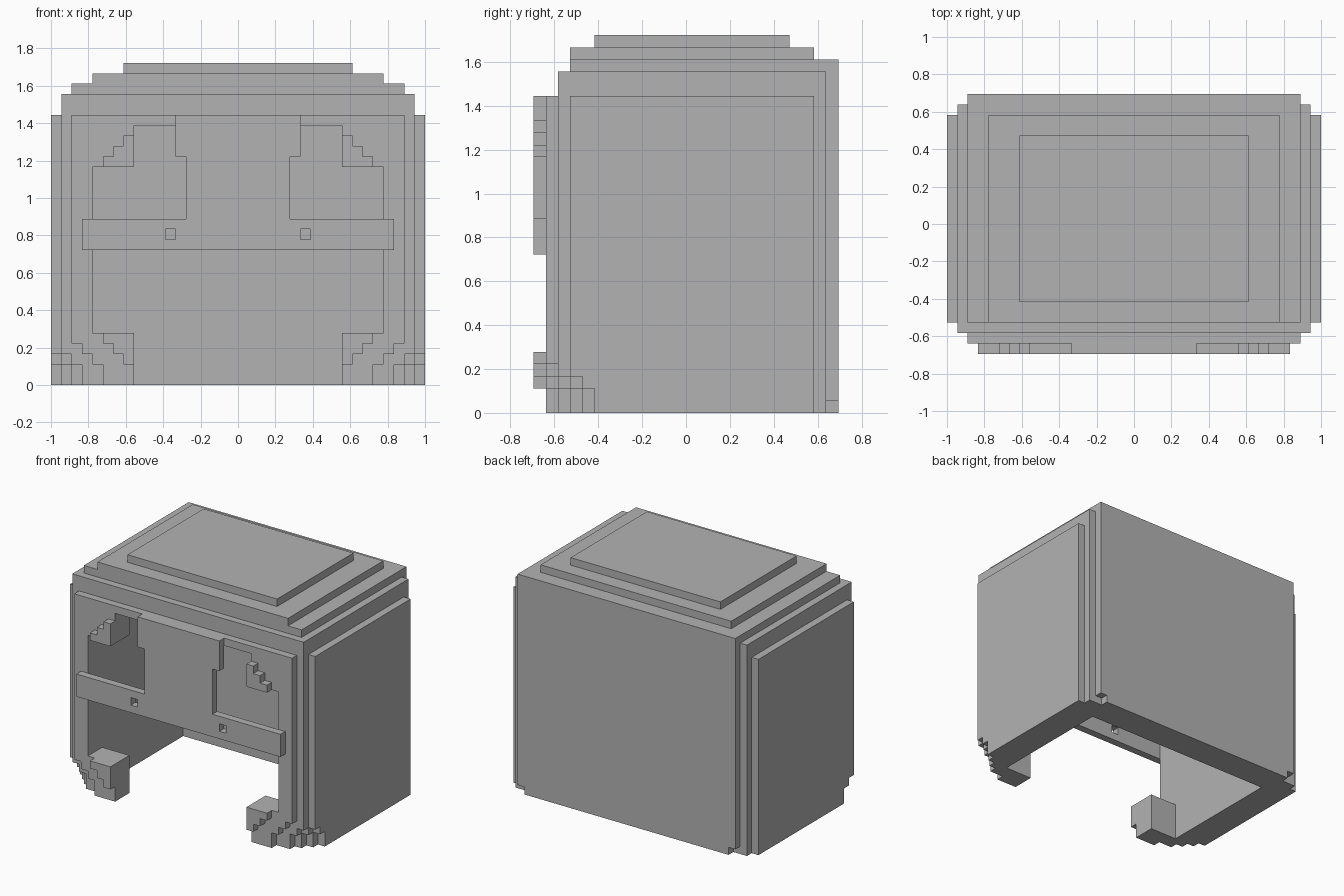
import bpy, bmesh
from mathutils import Vector

cube = bpy.data.objects.get("Cube")
if cube:
    bpy.data.objects.remove(cube, do_unlink=True)

UNIT = 1 / 18          # edge of one block
DEPTH = 25             # blocks from front to back

grey = bpy.data.materials.new("plain_grey")
COLOUR = (0.45, 0.45, 0.45, 1)
grey.use_nodes = True
grey.diffuse_color = COLOUR
grey.node_tree.nodes["Principled BSDF"].inputs["Base Color"].default_value = COLOUR


def box(x0, x1, y0, y1, z0, z1):
    """Set of block cells in a box."""
    return {(x, y, z) for x in range(x0, x1) for y in range(y0, y1) for z in range(z0, z1)}


def slab(half, y0, y1, z0, z1):
    """Box centred on x = 0."""
    return box(-half, half, y0, y1, z0, z1)


def pair(*bounds):
    """Box on the left side plus its mirror image on the right."""
    left = box(*bounds)
    return left | {(-1 - x, y, z) for x, y, z in left}


def build(name, cells):
    """Skin the outside of a set of cells and merge flat areas."""
    bm = bmesh.new()
    verts = {}

    def vert(p):
        if p not in verts:
            verts[p] = bm.verts.new(Vector((p[0], p[1] - DEPTH / 2, p[2])) * UNIT)
        return verts[p]

    for cell in cells:
        for axis in range(3):
            u, v = (axis + 1) % 3, (axis + 2) % 3
            for side in (0, 1):
                near = list(cell)
                near[axis] += 2 * side - 1
                if tuple(near) in cells:
                    continue
                loop = []
                for du, dv in ((0, 0), (1, 0), (1, 1), (0, 1)):
                    p = list(cell)
                    p[axis] += side
                    p[u] += du
                    p[v] += dv
                    loop.append(vert(tuple(p)))
                bm.faces.new(loop if side else loop[::-1])
    bmesh.ops.dissolve_limit(bm, angle_limit=0.01, verts=bm.verts[:], edges=bm.edges[:])
    bmesh.ops.triangulate(bm, faces=[f for f in bm.faces if len(f.verts) > 4])
    mesh = bpy.data.meshes.new(name)
    bm.to_mesh(mesh)
    bm.free()
    mesh.materials.append(grey)
    obj = bpy.data.objects.new(name, mesh)
    bpy.context.collection.objects.link(obj)
    return obj


# Helmet shell: stepped layers on the sides, back, front and roof
shell = slab(18, 3, 23, 0, 26) | slab(17, 2, 24, 0, 28) | slab(16, 3, 25, 0, 29)
shell |= slab(16, 1, 2, 0, 26) | slab(14, 3, 23, 0, 30) | slab(11, 5, 21, 0, 31)

# Hollow inside, open below, with the face opening and eye openings
shell -= slab(14, 4, 21, 0, 27)
shell -= slab(14, 1, 4, 5, 21) | slab(10, 1, 4, 0, 25)

# Stepped cuts under the front corners
for i in range(3):
    shell -= pair(13 + i, 14 + i, 1, 2, 0, 2 + i)
shell -= pair(16, 17, 2, 3, 0, 3) | pair(15, 16, 2, 3, 0, 2)
shell -= pair(17, 18, 3, 4, 0, 3) | pair(16, 17, 3, 4, 0, 2)
shell -= pair(17, 18, 4, 5, 0, 2)

# Small nicks at the bottom back corners
shell -= pair(15, 16, 24, 25, 0, 1)
build("helmet_shell", shell)

# Nose plate and cheek band, with two small holes
visor = slab(6, 0, 1, 22, 26) | slab(5, 0, 1, 13, 22) | slab(15, 0, 1, 13, 16)
visor -= pair(6, 7, 0, 1, 14, 15)
build("visor_plate", visor)

# Stair-shaped trims at the brow corners and on the chin guards
brow, chin = set(), set()
for i in range(3):
    brow |= pair(10 + i, 11 + i, 0, 1, 21, 24 - i)
    chin |= pair(10 + i, 11 + i, 0, 1, 2 + i, 5)
build("brow_steps", brow)
build("chin_steps", chin)
